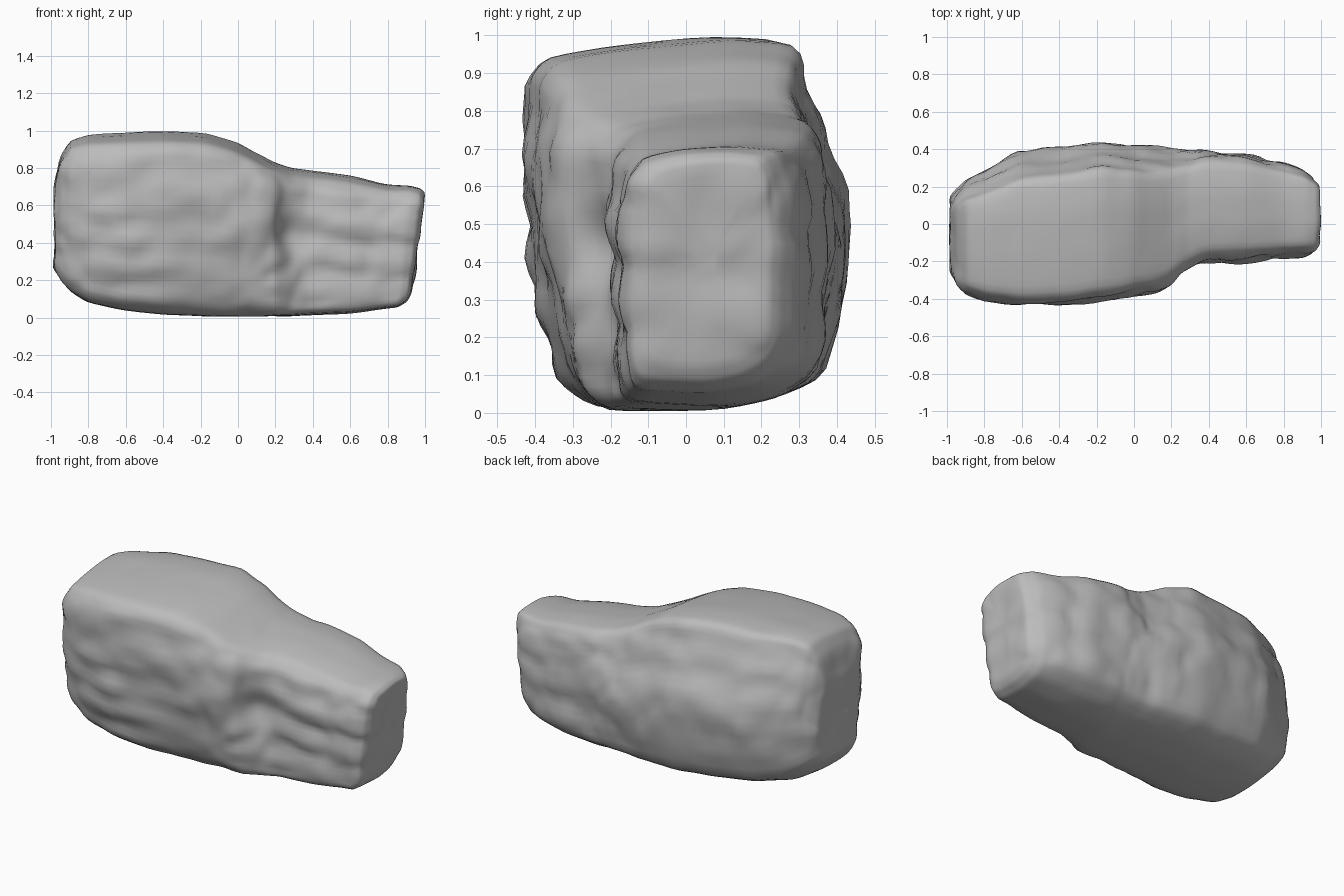
import bpy, bmesh, math
from mathutils import Vector, noise

cube = bpy.data.objects.get("Cube")
if cube:
    bpy.data.objects.remove(cube)

stone = bpy.data.materials.new("grey stone")
stone.use_nodes = True
GREY = (0.5, 0.5, 0.5, 1)
stone.diffuse_color = GREY
stone.node_tree.nodes["Principled BSDF"].inputs["Base Color"].default_value = GREY

# Unit outlines (depth, height) of the tall half and the low half,
# from the front foot up, over the top and down the back
TALL = [(-.58, -1), (-.78, -.86), (-.87, -.6), (-.93, -.3), (-.97, .05), (-1, .35),
        (-.98, .75), (-.86, .89), (-.4, .95), (.2, 1), (.63, .98), (.73, .75),
        (.84, .45), (1, .1), (.98, -.3), (.85, -.8), (.5, -.94), (0, -1)]
LOW = [(-.85, -.97), (-.97, -.86), (-1, -.5), (-1, -.2), (-.98, .1), (-1, .4),
       (-.97, .74), (-.78, .9), (-.3, .97), (.3, 1), (.8, .96), (.95, .78),
       (1, .5), (1, .1), (.97, -.3), (.92, -.75), (.5, -.93), (0, -1)]

# Extents along the boulder: x, front y, back y, bottom z, top z
SECTIONS = [
    (-.985, -.26, .14, .26, .72), (-.95, -.33, .19, .20, .87), (-.90, -.37, .24, .14, .95),
    (-.80, -.41, .30, .08, .98), (-.62, -.44, .39, .04, .99), (-.40, -.43, .41, .015, 1.0),
    (-.17, -.40, .45, .005, .99), (.00, -.38, .43, .005, .935), (.12, -.36, .41, .005, .87),
    (.20, -.33, .39, .005, .83), (.29, -.25, .38, .005, .80), (.38, -.20, .385, .01, .79),
    (.60, -.19, .37, .02, .76), (.78, -.175, .33, .04, .715), (.89, -.17, .29, .05, .71),
    (.94, -.15, .25, .08, .695), (.965, -.11, .22, .13, .67)]
SPLIT, STEPS = 4, 5


def ramp(value, start, end):
    t = min(max((value - start) / (end - start), 0), 1)
    return t * t * (3 - 2 * t)


def ring(section, scale=1.0):
    """Cross-section blended between the two outlines; the low end leans out."""
    x, front, back, low, high = section
    blend = ramp(x, .05, .4)
    outline = [Vector(a).lerp(Vector(b), blend) for a, b in zip(TALL, LOW)]
    points = []
    for a, b in zip(outline, outline[1:] + outline[:1]):
        for k in range(SPLIT):
            u, v = a.lerp(b, k / SPLIT) * scale
            points.append(Vector((x + .04 * v * ramp(x, .6, 1),
                                  (front + back + u * (back - front)) / 2,
                                  (low + high + v * (high - low)) / 2)))
    return points


def sections():
    for a, b in zip(SECTIONS, SECTIONS[1:]):
        for k in range(STEPS):
            yield [p + (q - p) * k / STEPS for p, q in zip(a, b)]
    yield SECTIONS[-1]


def soften(bm, times):
    for _ in range(times):
        bmesh.ops.smooth_vert(bm, verts=bm.verts, factor=.5,
                              use_axis_x=True, use_axis_y=True, use_axis_z=True)


# Loft the sections, closing each end with shrinking rings
CAP = (.1, .25, .4, .55, .7, .85)
rings = [ring(SECTIONS[0], s) for s in CAP]
rings += [ring(s) for s in sections()]
rings += [ring(SECTIONS[-1], s) for s in reversed(CAP)]
bm = bmesh.new()
rows = [[bm.verts.new(p) for p in r] for r in rings]
for a, b in zip(rows, rows[1:]):
    for i in range(len(a)):
        j = (i + 1) % len(a)
        bm.faces.new((a[i], a[j], b[j], b[i]))
bm.faces.new(rows[0])
bm.faces.new(rows[-1])
bmesh.ops.recalc_face_normals(bm, faces=bm.faces)
soften(bm, 2)
bm.normal_update()


def weathering(p, n):
    """Broad lumps, horizontal strata and cracked blocks, strongest on the sides."""
    side = (1 - abs(n.z)) * (1 - .6 * abs(n.x))
    lumps = noise.noise(p * 3 + Vector((4, 1, 7))) * .012 * (.3 + side)
    strata = noise.noise(Vector((p.x * 1.8, p.y * 2, p.z * 9))) * .024 * side
    near = noise.voronoi(Vector((p.x * 4, p.y * 4, p.z * 6)))[0]
    blocks = (min(near[1] - near[0], .3) - .2) * .06 * side
    fine = noise.noise(p * 9) * .008 * (.3 + side)
    # hollow in the front where the tall and low halves meet, a block beside it
    carved = 0
    if n.y < 0:
        hollow = Vector(((p.x - .29) / .08, (p.z - .45) / .15))
        block = Vector(((p.x - .02) / .18, (p.z - .47) / .08))
        carved = .015 * math.exp(-block.length_squared ** 2)
        carved -= .05 * math.exp(-hollow.length_squared)
    return lumps + strata + blocks + fine + carved


moves = [(v, v.normal * weathering(v.co, v.normal)) for v in bm.verts]
for v, offset in moves:
    v.co += offset
soften(bm, 1)

mesh = bpy.data.meshes.new("boulder")
bm.to_mesh(mesh)
bm.free()
mesh.materials.append(stone)
boulder = bpy.data.objects.new("boulder", mesh)
bpy.context.collection.objects.link(boulder)
bpy.context.view_layer.objects.active = boulder
boulder.select_set(True)
bpy.ops.object.shade_smooth_by_angle(angle=math.radians(50))
